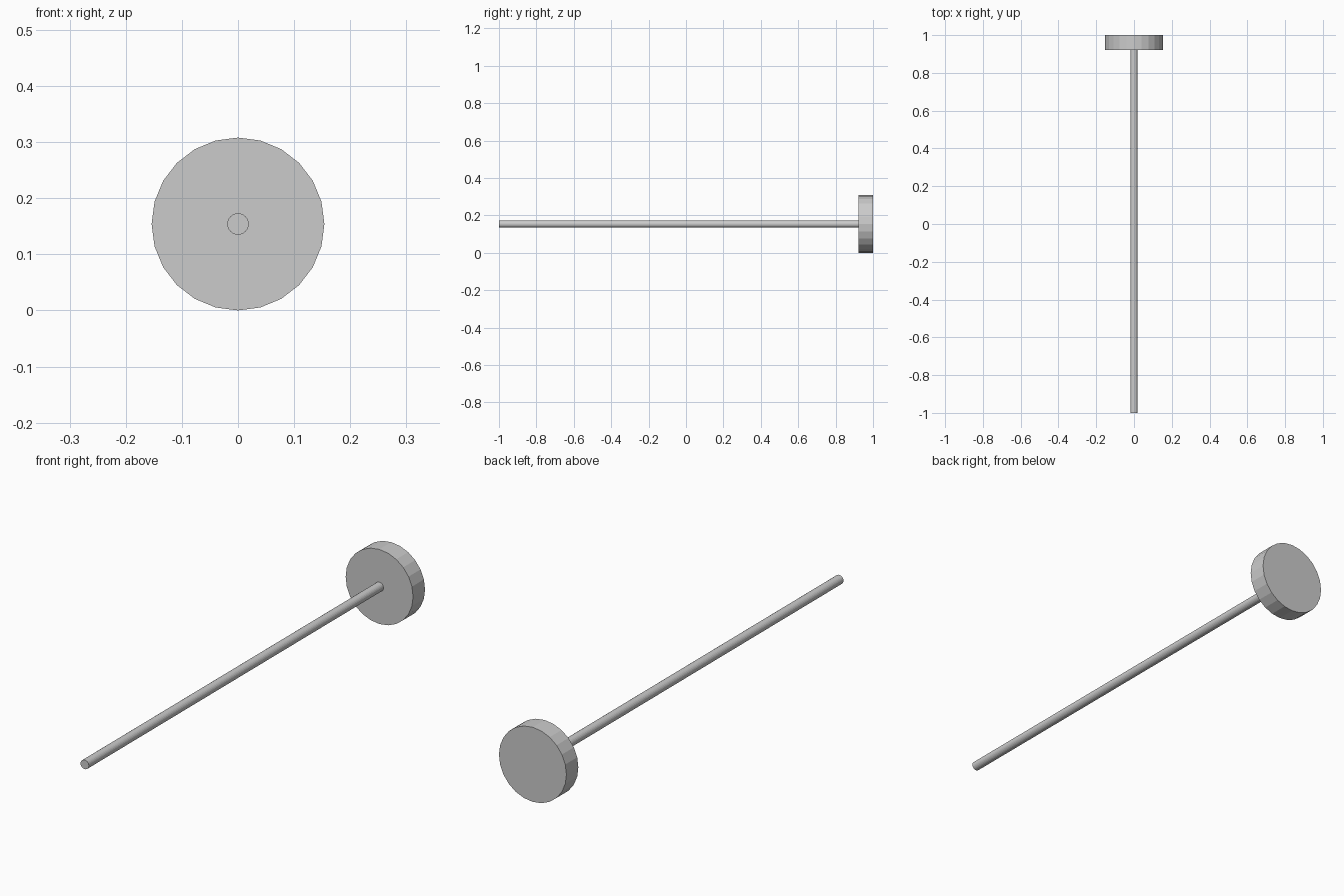
import bpy
import math

if "Cube" in bpy.data.objects:
    bpy.data.objects.remove(bpy.data.objects["Cube"])

DISC_R = 0.154      # disc rests on the ground, so this is also the axis height
ROD_R = 0.019
DISC_FRONT = 0.922  # y where the rod meets the disc
SIDES = 24


def y_cylinder(name, radius, y0, y1):
    """Flat-shaded capped cylinder lying along the y axis."""
    bpy.ops.mesh.primitive_cylinder_add(
        vertices=SIDES, radius=radius, depth=y1 - y0,
        location=(0, (y0 + y1) / 2, DISC_R),
        rotation=(math.radians(90), 0, 0))
    obj = bpy.context.object
    obj.name = name
    return obj


# Long thin shaft
y_cylinder("rod", ROD_R, -1.0, DISC_FRONT)

# Round weight at the back end
y_cylinder("end_disc", DISC_R, DISC_FRONT, 1.0)
